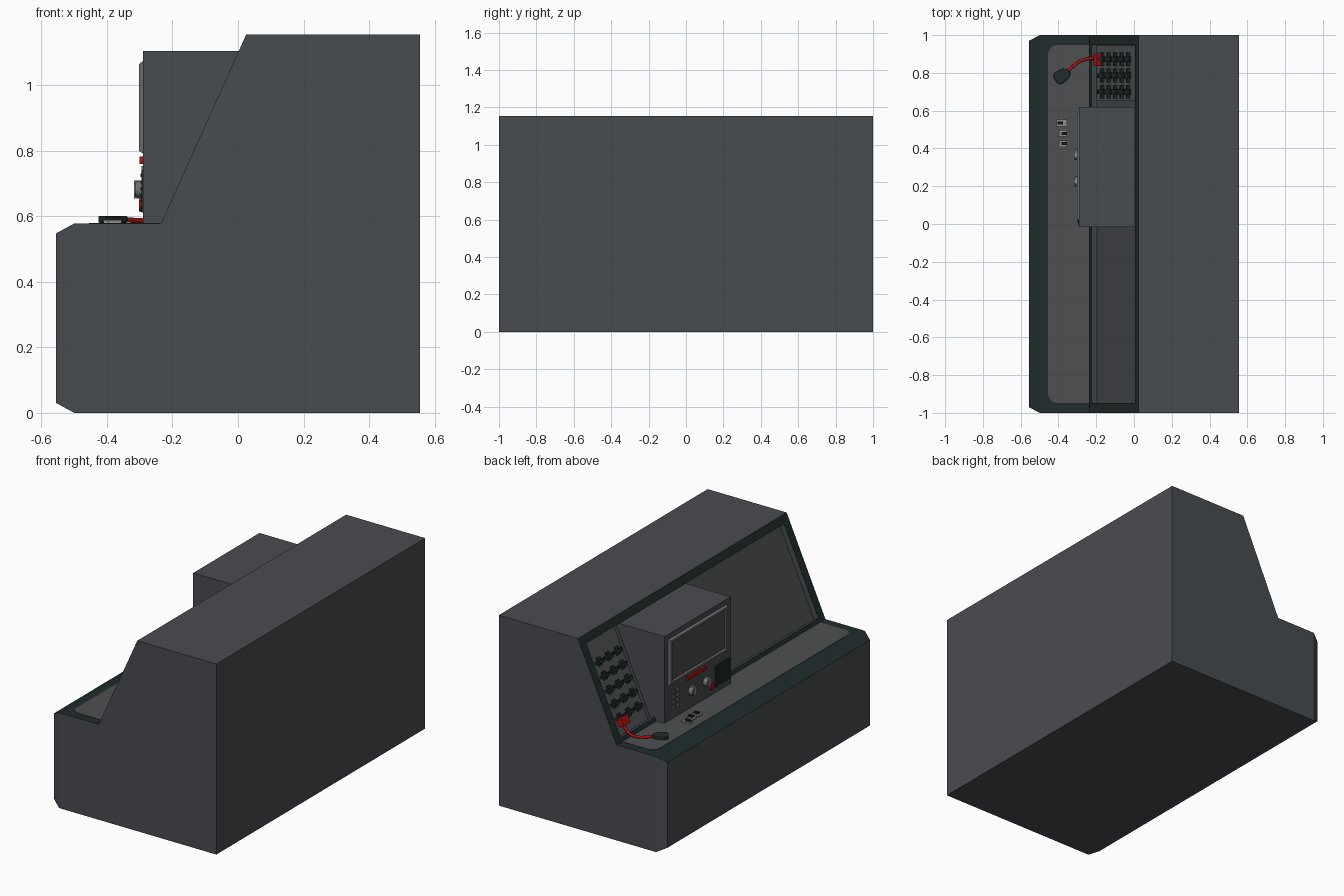
import bpy, bmesh, math
from mathutils import Matrix, Vector

if "Cube" in bpy.data.objects:
    bpy.data.objects.remove(bpy.data.objects["Cube"])


def mat(name, c):
    m = bpy.data.materials.new(name)
    m.diffuse_color = (*c, 1)
    m.use_nodes = True
    m.node_tree.nodes["Principled BSDF"].inputs["Base Color"].default_value = m.diffuse_color
    return m


BODY = mat("slate grey", (0.066, 0.072, 0.081))
GREEN = mat("dark green", (0.015, 0.026, 0.026))
DESK = mat("desk grey", (0.075, 0.080, 0.084))
PANEL = mat("panel grey", (0.085, 0.091, 0.098))
SCREEN = mat("screen grey", (0.075, 0.070, 0.073))
BEZEL = mat("bezel grey", (0.16, 0.16, 0.16))
LIGHT = mat("button grey", (0.28, 0.28, 0.28))
RED = mat("red", (0.42, 0.006, 0.006))
BLACK = mat("black", (0.012, 0.012, 0.013))


def finish(name, bm, mats, smooth=False):
    bmesh.ops.recalc_face_normals(bm, faces=bm.faces)
    me = bpy.data.meshes.new(name)
    bm.to_mesh(me)
    bm.free()
    ob = bpy.data.objects.new(name, me)
    bpy.context.collection.objects.link(ob)
    for m in mats:
        me.materials.append(m)
    if smooth:
        bpy.ops.object.select_all(action='DESELECT')
        ob.select_set(True)
        bpy.context.view_layer.objects.active = ob
        bpy.ops.object.shade_smooth_by_angle(angle=math.radians(35))
    return ob


def box(name, lo, hi, m, frame=Matrix()):
    lo, hi = Vector(lo), Vector(hi)
    bm = bmesh.new()
    bmesh.ops.create_cube(bm, size=1, matrix=frame @ Matrix.Translation((lo + hi) / 2)
                          @ Matrix.Diagonal((*(hi - lo), 1)))
    return finish(name, bm, [m])


def prism(bm, pts, axis):
    """Extrude a flat outline of 3D points along a vector; returns the faces."""
    f = bm.faces.new([bm.verts.new(p) for p in pts])
    r = bmesh.ops.extrude_face_region(bm, geom=[f], use_keep_orig=True)
    bmesh.ops.translate(bm, verts=[v for v in r['geom'] if isinstance(v, bmesh.types.BMVert)], vec=axis)
    bmesh.ops.recalc_face_normals(bm, faces=bm.faces)


def step(bm, face, move):
    """Extrude one face and reposition its vertices; returns the new cap."""
    r = bmesh.ops.extrude_discrete_faces(bm, faces=[face])
    cap = r['faces'][0]
    for v in cap.verts:
        v.co = move(v.co.copy())
    bm.normal_update()
    return cap


def dial(name, x, y, z, rad, depth, m, segs=16):
    bm = bmesh.new()
    bmesh.ops.create_cone(bm, cap_ends=True, segments=segs, radius1=rad, radius2=rad * .88, depth=depth,
                          matrix=Matrix.Translation((x - depth / 2, y, z)) @ Matrix.Rotation(-math.pi / 2, 4, 'Y'))
    finish(name, bm, [m], True)


# Sloped frame: local X runs up the slope, Y along the console, Z outward
LOW = Vector((-0.235, 0, 0.578))
D = (Vector((0.025, 0, 1.155)) - LOW).normalized()
N = Vector((-D.z, 0, D.x))
SLOPE = Matrix.Translation(LOW) @ Matrix((D, (0, 1, 0), N)).transposed().to_4x4()
LEN = (Vector((0.025, 0, 1.155)) - LOW).length
DEEP = 0.033

# Console body: side profile, chamfered front, recessed sloped face
bm = bmesh.new()
outline = [(-.5, 0), (.555, 0), (.555, 1.155), (.025, 1.155), (-.235, .578), (-.5, .578)]
prism(bm, [(x, -1, z) for x, z in outline], (0, 2, 0))


def pick(test):
    return next(f for f in bm.faces if test(f.normal, f.calc_center_median()))


desk = pick(lambda n, c: n.z > .9 and c.z < .7)
desk.material_index = 1
front = pick(lambda n, c: n.x < -.95)
step(bm, front, lambda c: Vector((-.555, math.copysign(.97, c.y), .03 if c.z < .3 else .548)))
for f in bm.faces:
    c = f.calc_center_median()
    if -.55 < c.x < -.51 and c.z > .55:
        f.material_index = 1
slope = pick(lambda n, c: n.x < -.5 and n.z > .3 and c.z > .7)
slope.material_index = 1
rim = step(bm, slope, lambda c: SLOPE @ Vector((.024 if c.z < .8 else LEN - .048, math.copysign(.947, c.y), 0)))
floor = step(bm, rim, lambda c: c - N * DEEP)
for f in bm.faces:
    if all(-.0001 < (SLOPE.inverted() @ v.co).z + DEEP < DEEP + .0002 for v in f.verts) and f.normal.x < .5:
        f.material_index = 0 if f == floor else f.material_index
for e in floor.edges:
    for f in e.link_faces:
        f.material_index = 0
finish("console_body", bm, [BODY, GREEN])

# Desk plate with rounded front corners
bm = bmesh.new()
pts = [(-.238, -.947, .578), (-.238, .947, .578)]
for cy, a0 in ((.897, 90), (-.897, 180)):
    for i in range(7):
        a = math.radians(a0 + 15 * i)
        pts.append((-.405 + .05 * math.cos(a), cy + .05 * math.sin(a), .578))
prism(bm, pts, (0, 0, .002))
finish("desk_plate", bm, [DESK])

# Switch board on the recessed slope, with rows of winged knobs
box("switch_board", (.026, .65, -DEEP), (LEN - .05, .945, -DEEP + .006), PANEL, SLOPE)
for r in range(5):
    for k in range(3):
        s, y, b = .12 + r * .083, .70 + k * .086, -DEEP + .005
        box("knob_wing", (s - .008, y - .036, b), (s + .008, y + .036, b + .018), GREEN, SLOPE)
        box("knob_base", (s - .024, y - .015, b), (s + .024, y + .015, b + .012), GREEN, SLOPE)
        box("knob_stem", (s - .01, y - .012, b), (s + .01, y + .012, b + .034), GREEN, SLOPE)

# Monitor housing
bm = bmesh.new()
prism(bm, [(x, -.015, z) for x, z in [(-.29, .578), (-.29, 1.105), (.05, 1.105), (-.18, .578)]], (0, .635, 0))
finish("monitor_housing", bm, [BODY])

# Bezel with sloped edges and sunken screen
bm = bmesh.new()
bezel = bm.faces.new([bm.verts.new((-.289, y, z)) for y, z in ((.02, .79), (.02, 1.075), (.585, 1.075), (.585, .79))])


def shrink(x, g):
    return lambda c: Vector((x, c.y + (g if c.y < .3 else -g), c.z + (g if c.z < .93 else -g)))


cap = step(bm, bezel, shrink(-.302, .01))
cap = step(bm, cap, shrink(-.302, .012))
cap = step(bm, cap, shrink(-.294, .006))
cap.material_index = 1
finish("screen_bezel", bm, [BEZEL, SCREEN])

# Controls below the screen
box("red_strip", (-.301, .235, .76), (-.289, .41, .782), RED)
for y in (.365, .225):
    dial("grey_dial", -.289, y, .682, .028, .026, BEZEL)
    box("dial_grip", (-.318, y - .007, .655), (-.289, y + .007, .71), LIGHT)
dial("red_dial", -.289, .175, .634, .022, .013, RED)
box("grille_plate", (-.294, -.005, .612), (-.289, .135, .742), GREEN)
for i in range(6):
    box("grille_slat", (-.298, .005, .62 + i * .02), (-.293, .125, .63 + i * .02), GREEN)
for r in range(4):
    for k in range(2):
        y, z = .485 + k * .04, .635 + r * .032
        box("keypad_button", (-.295, y, z), (-.289, y + .03, z + .022), BEZEL)

# Desk switches
for i, y in enumerate((.425, .48, .535)):
    box("switch_plate", (-.41 + .014 * (i < 2), y - .018, .578), (-.355, y + .018, .588), LIGHT)
    x = -.385 if i < 2 else -.405
    box("switch_lever", (x, y - .008, .585), (x + .03, y + .008, .598), BLACK)

# Hand microphone lying on the desk
bm = bmesh.new()
turn = Matrix.Translation((-.378, .786, .58)) @ Matrix.Rotation(math.radians(35), 4, 'Z')
shape = [(-.046, -.02), (-.03, -.036), (.02, -.03), (.042, -.014), (.042, .014), (.02, .03), (-.03, .036), (-.046, .02)]
prism(bm, [turn @ Vector((x, y, 0)) for x, y in shape], (0, 0, .021))
mic = finish("hand_microphone", bm, [GREEN])
bev = mic.modifiers.new("soft edge", 'BEVEL')
bev.width = .005
bev.segments = 2

# Red plug in the switch board and its cord
box("red_plug", (.075, .837, -DEEP), (.125, .903, .012), RED, SLOPE)
cu = bpy.data.curves.new("red_cord", 'CURVE')
cu.dimensions = '3D'
cu.bevel_depth = .008
cu.bevel_resolution = 2
cu.resolution_u = 8
path = [(-.19, .873, .64), (-.235, .876, .60), (-.285, .862, .588), (-.325, .832, .588), (-.352, .805, .59)]
sp = cu.splines.new('BEZIER')
sp.bezier_points.add(len(path) - 1)
for p, co in zip(sp.bezier_points, path):
    p.co = co
    p.handle_left_type = p.handle_right_type = 'AUTO'
cu.materials.append(RED)
bpy.context.collection.objects.link(bpy.data.objects.new("red_cord", cu))
